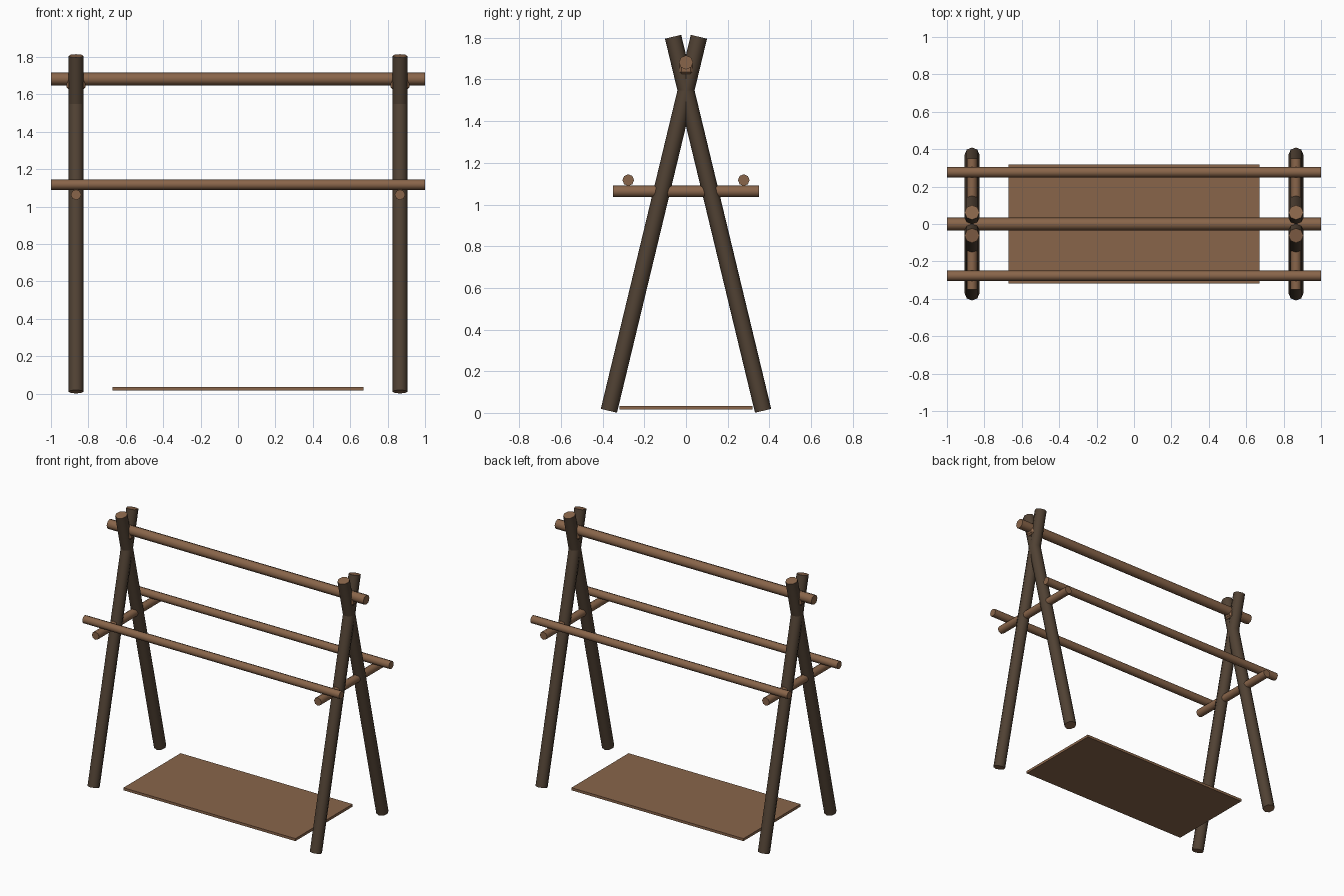
import bpy, math
from mathutils import Vector

if "Cube" in bpy.data.objects:
    bpy.data.objects.remove(bpy.data.objects["Cube"])


def material(name, rgb):
    m = bpy.data.materials.new(name)
    m.diffuse_color = (*rgb, 1)
    m.use_nodes = True
    m.node_tree.nodes["Principled BSDF"].inputs["Base Color"].default_value = m.diffuse_color
    return m


WOOD = material("brown wood", (0.25, 0.13, 0.068))
BARK = material("dark bark", (0.082, 0.054, 0.034))


def pole(name, a, b, radius, side=WOOD, sides=8):
    """Round pole between two points, with end-grain caps."""
    a, b = Vector(a), Vector(b)
    d = b - a
    bpy.ops.mesh.primitive_cylinder_add(vertices=sides, radius=radius, depth=d.length,
                                        location=(a + b) / 2)
    o = bpy.context.object
    o.name = name
    o.rotation_euler = d.to_track_quat('Z', 'Y').to_euler()
    o.data.materials.append(side)
    o.data.materials.append(WOOD)
    for f in o.data.polygons:
        f.material_index = 1 if len(f.vertices) > 4 else 0
    bpy.ops.object.shade_smooth_by_angle(angle=math.radians(50))
    return o


def box(name, center, size):
    bpy.ops.mesh.primitive_cube_add(size=1, location=center)
    o = bpy.context.object
    o.name = name
    o.scale = size
    bpy.ops.object.transform_apply(location=False, rotation=False, scale=True)
    o.data.materials.append(WOOD)
    return o


# Crossed A-frames with a side bar and a saddle block under the ridge
for side, x in (("left", -0.866), ("right", 0.866)):
    for end, s in (("front", -1), ("back", 1)):
        pole(f"{end}_{side}_leg", (x, s * 0.37, 0.01), (x, -s * 0.062, 1.805), 0.04, BARK)
    pole(f"{side}_side_bar", (x, -0.35, 1.063), (x, 0.35, 1.063), 0.028)
    block = box(f"{side}_ridge_saddle", (x, 0, 1.655), (0.1, 0.064, 0.056))
    bevel = block.modifiers.new("bevel", 'BEVEL')
    bevel.width, bevel.segments = 0.01, 1

# Ridge pole and the two lower rails
pole("ridge_pole", (-1, 0, 1.682), (1, 0, 1.682), 0.034)
for end, y in (("front", -0.277), ("back", 0.277)):
    pole(f"{end}_rail", (-1, y, 1.117), (1, y, 1.117), 0.028)

# Base board
box("base_board", (0, 0, 0.025), (1.34, 0.636, 0.018))
